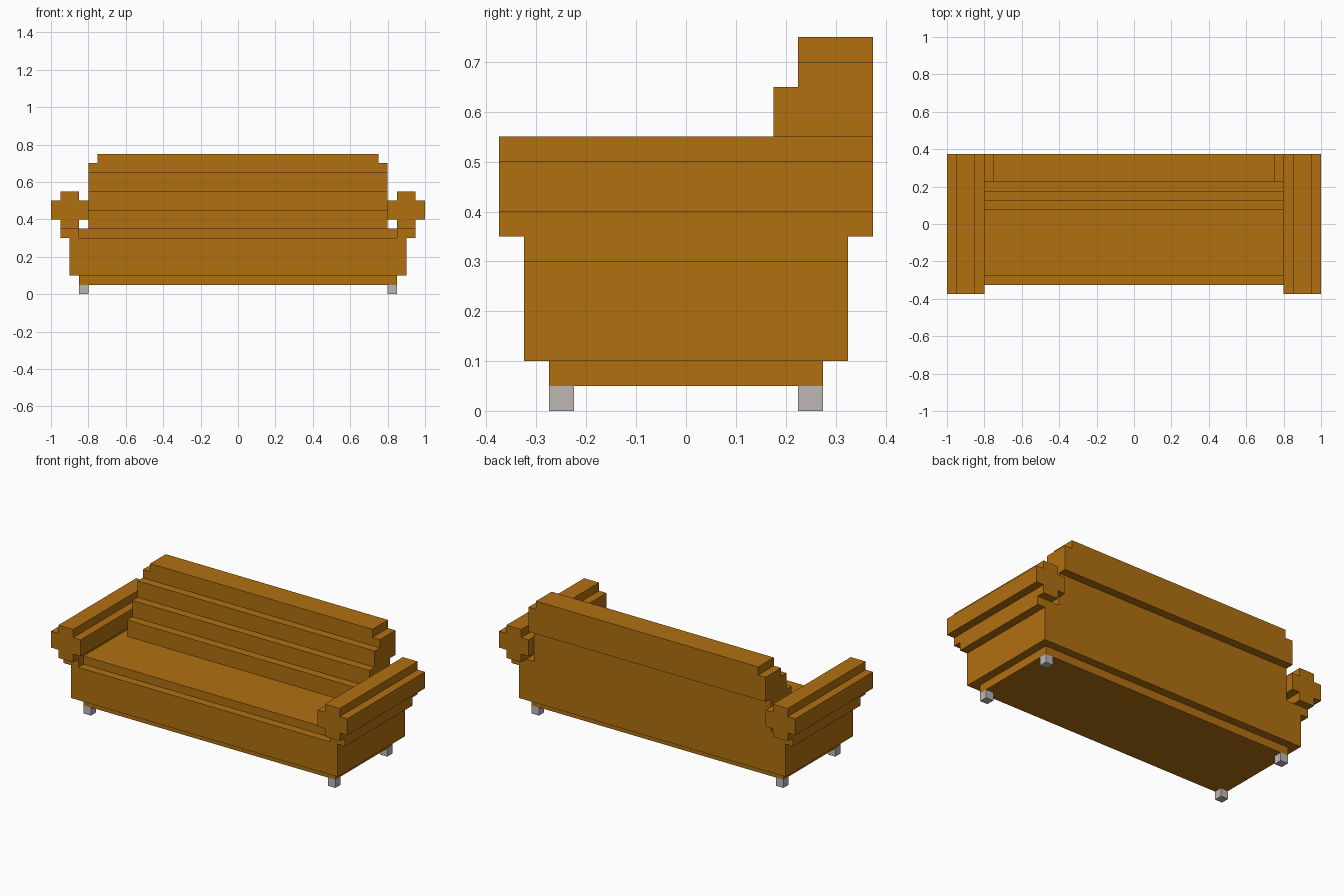
import bpy, bmesh

cube = bpy.data.objects.get("Cube")
if cube:
    bpy.data.objects.remove(cube, do_unlink=True)


def material(name, rgb):
    m = bpy.data.materials.new(name)
    m.use_nodes = True
    m.diffuse_color = (*rgb, 1)
    bsdf = m.node_tree.nodes["Principled BSDF"]
    bsdf.inputs["Base Color"].default_value = (*rgb, 1)
    bsdf.inputs["Roughness"].default_value = 0.8
    return m


fabric = material("amber fabric", (0.44, 0.162, 0.005))
metal = material("pale grey", (0.51, 0.47, 0.46))


def prism(name, points, a, b, axis, mat):
    """Extrude a closed profile from a to b: (y, z) along x, or (x, z) along y."""
    place = (lambda p, t: (t, p[0], p[1])) if axis == "x" else (lambda p, t: (p[0], t, p[1]))
    bm = bmesh.new()
    face = bm.faces.new([bm.verts.new(place(p, a)) for p in points])
    ext = bmesh.ops.extrude_face_region(bm, geom=[face])
    shift = (b - a, 0, 0) if axis == "x" else (0, b - a, 0)
    bmesh.ops.translate(bm, vec=shift, verts=[v for v in ext["geom"] if isinstance(v, bmesh.types.BMVert)])
    bmesh.ops.recalc_face_normals(bm, faces=bm.faces)
    mesh = bpy.data.meshes.new(name)
    bm.to_mesh(mesh)
    bm.free()
    mesh.materials.append(mat)
    obj = bpy.data.objects.new(name, mesh)
    bpy.context.collection.objects.link(obj)
    return obj


def box(name, x, y, z, mat=fabric):
    rect = [(y[0], z[0]), (y[1], z[0]), (y[1], z[1]), (y[0], z[1])]
    return prism(name, rect, x[0], x[1], "x", mat)


def side(s, lo, hi):
    return sorted((s * lo, s * hi))


# Body, from the recessed plinth up to the seat
box("plinth", (-0.85, 0.85), (-0.275, 0.275), (0.05, 0.10))
box("base", (-0.90, 0.90), (-0.325, 0.325), (0.10, 0.30))
box("seat_cushion", (-0.85, 0.85), (-0.275, 0.325), (0.30, 0.35))

# Stepped backrest with an overhang at the rear, and its narrower top
back_profile = [(0.075, 0.35), (0.325, 0.35), (0.325, 0.55), (0.375, 0.55),
                (0.375, 0.70), (0.225, 0.70), (0.225, 0.65), (0.175, 0.65),
                (0.175, 0.55), (0.125, 0.55), (0.125, 0.45), (0.075, 0.45)]
prism("backrest", back_profile, -0.80, 0.80, "x", fabric)
box("backrest_top", (-0.75, 0.75), (0.225, 0.375), (0.70, 0.75))

# Arms: a plus-shaped roll on a support, with legs beneath
arm_profile = [(0.85, 0.35), (0.95, 0.35), (0.95, 0.40), (1.00, 0.40),
               (1.00, 0.50), (0.95, 0.50), (0.95, 0.55), (0.85, 0.55),
               (0.85, 0.50), (0.80, 0.50), (0.80, 0.40), (0.85, 0.40)]
for label, s in (("left", 1), ("right", -1)):
    prism(label + "_arm_roll", [(s * x, z) for x, z in arm_profile], -0.375, 0.375, "y", fabric)
    box(label + "_arm_support", side(s, 0.85, 0.95), (-0.325, 0.325), (0.30, 0.35))
    for end, t in (("front", -1), ("back", 1)):
        box(f"{end}_{label}_leg", side(s, 0.80, 0.85), side(t, 0.225, 0.275), (0.0, 0.05), metal)
